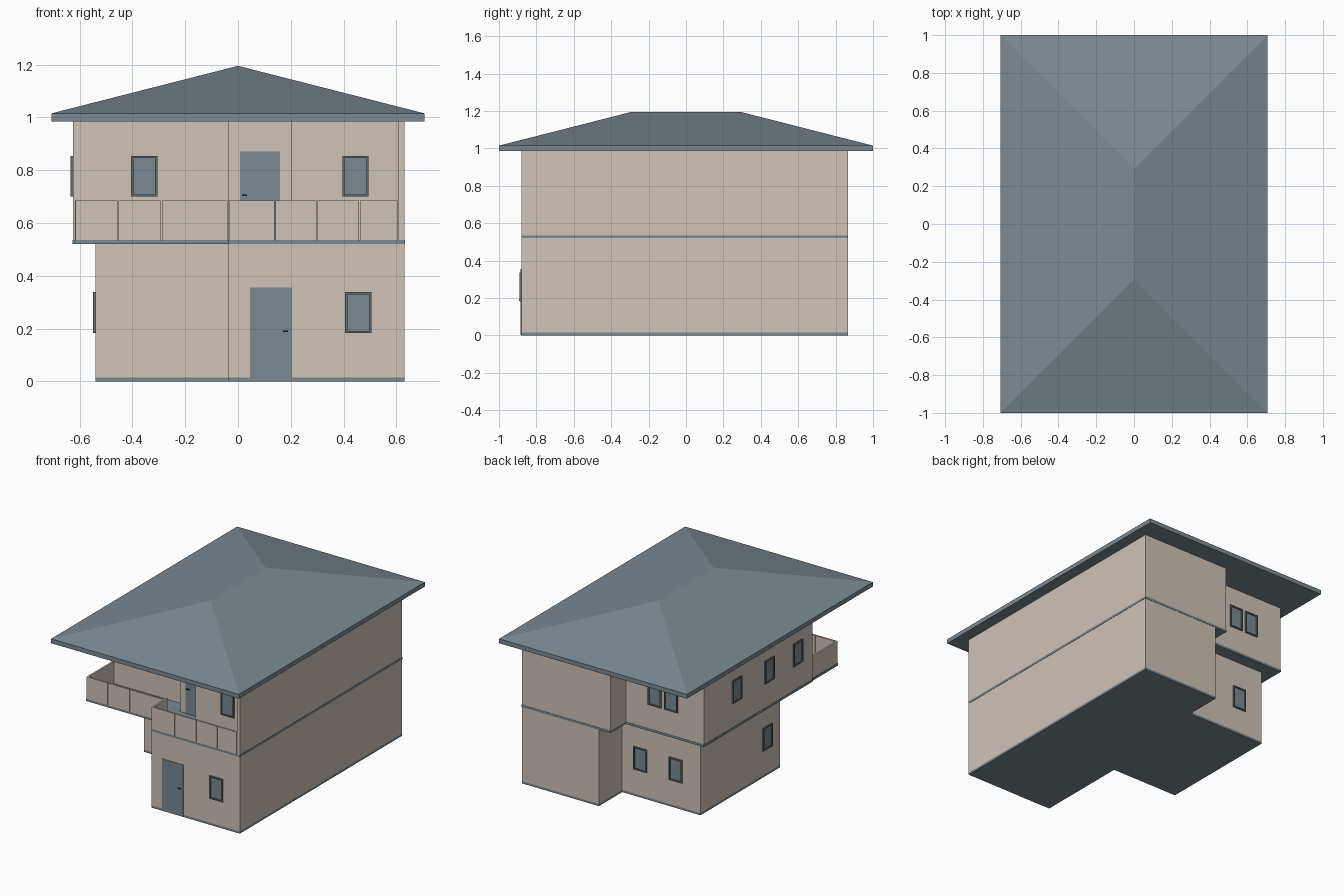
import bpy, bmesh

if "Cube" in bpy.data.objects:
    bpy.data.objects.remove(bpy.data.objects["Cube"], do_unlink=True)


def material(name, colour):
    m = bpy.data.materials.new(name)
    m.use_nodes = True
    m.diffuse_color = (*colour, 1)
    bsdf = m.node_tree.nodes["Principled BSDF"]
    bsdf.inputs["Base Color"].default_value = (*colour, 1)
    bsdf.inputs["Roughness"].default_value = 0.8
    return m


PLASTER = material("beige plaster", (0.62, 0.55, 0.49))
SLATE = material("slate blue grey", (0.20, 0.25, 0.28))
FRAME = material("window frame grey", (0.13, 0.145, 0.15))
DARK = material("handle charcoal", (0.03, 0.03, 0.035))


def finish(bm, name, mat):
    bmesh.ops.recalc_face_normals(bm, faces=bm.faces)
    mesh = bpy.data.meshes.new(name)
    bm.to_mesh(mesh)
    bm.free()
    mesh.materials.append(mat)
    obj = bpy.data.objects.new(name, mesh)
    bpy.context.collection.objects.link(obj)
    return obj


def add_prism(bm, outline, z0, z1):
    base = bm.faces.new([bm.verts.new((x, y, z0)) for x, y in outline])
    top = bmesh.ops.extrude_face_region(bm, geom=[base], use_keep_orig=True)
    for v in top["geom"]:
        if isinstance(v, bmesh.types.BMVert):
            v.co.z = z1


def prism(name, outline, z0, z1, mat):
    bm = bmesh.new()
    add_prism(bm, outline, z0, z1)
    return finish(bm, name, mat)


def rect(x0, x1, y0, y1):
    return [(x0, y0), (x1, y0), (x1, y1), (x0, y1)]


def wall_rect(side, wall, u0, u1, out, back=0.004):
    """Plan rectangle of a plate lying on a wall that faces the given side."""
    if side == "left":
        return rect(wall - out, wall + back, u0, u1)
    if side == "back":
        return rect(u0, u1, wall - back, wall + out)
    return rect(u0, u1, wall - out, wall + back)


def window(name, side, wall, u, z, w=0.1, h=0.155, t=0.009):
    u0, u1, z0, z1 = u - w / 2, u + w / 2, z - h / 2, z + h / 2
    bm = bmesh.new()
    for a, b, c, d in ((u0, u0 + t, z0, z1), (u1 - t, u1, z0, z1),
                       (u0 + t, u1 - t, z0, z0 + t), (u0 + t, u1 - t, z1 - t, z1)):
        add_prism(bm, wall_rect(side, wall, a, b, 0.009), c, d)
    finish(bm, name + "_frame", FRAME)
    prism(name + "_pane", wall_rect(side, wall, u0 + t, u1 - t, 0.002), z0 + t, z1 - t, SLATE)


def door(name, wall, u0, u1, z0, z1, handle_x, handle_z):
    prism(name, wall_rect("front", wall, u0, u1, 0.004), z0, z1, SLATE)
    prism(name + "_handle", wall_rect("front", wall, handle_x - 0.01, handle_x + 0.01, 0.012),
          handle_z - 0.003, handle_z + 0.003, DARK)


# Main heights
BASE, SLAB, FLOOR, EAVE, RAIL = 0.015, 0.52, 0.535, 0.985, 0.685
RIGHT, BACK, MID = 0.63, 0.865, -0.037
FRONT_R, FRONT_L = -0.88, -0.75

# Ground floor with its plinth
ground = [(MID, FRONT_R), (RIGHT, FRONT_R), (RIGHT, BACK), (0.05, BACK),
          (0.05, 0.615), (-0.54, 0.615), (-0.54, -0.24), (MID, -0.24)]
prism("plinth", ground, 0, BASE, SLATE)
prism("ground_floor_walls", ground, BASE, SLAB, PLASTER)

# Floor slab carrying the upper storey and both balconies
slab = [(-0.62, FRONT_L), (MID, FRONT_L), (MID, FRONT_R), (RIGHT + 0.002, FRONT_R),
        (RIGHT + 0.002, BACK + 0.002), (MID, BACK + 0.002), (MID, 0.702), (-0.627, 0.702),
        (-0.627, -0.47), (-0.62, -0.47)]
prism("floor_slab", slab, SLAB, FLOOR, SLATE)

# Upper storey
upper = [(-0.625, -0.47), (MID, -0.47), (MID, -0.57), (0.2, -0.57), (0.2, -0.745),
         (RIGHT, -0.745), (RIGHT, BACK), (MID, BACK), (MID, 0.70), (-0.625, 0.70)]
prism("upper_floor_walls", upper, FLOOR, EAVE, PLASTER)
prism("balcony_side_wall", rect(0.607, RIGHT, FRONT_R, -0.745), FLOOR, EAVE, PLASTER)

# Balcony parapets made of separate panels
T, GAP = 0.012, 0.002
runs = {
    "left_balcony": (FRONT_L, (-0.617, -0.455, -0.29, MID)),
    "right_balcony": (FRONT_R, (MID, 0.14, 0.30, 0.46, 0.607)),
}
for name, (y, stops) in runs.items():
    bm = bmesh.new()
    for a, b in zip(stops, stops[1:]):
        add_prism(bm, rect(a + GAP, b - GAP, y, y + T), FLOOR, RAIL)
    finish(bm, name + "_front_panels", PLASTER)
prism("left_balcony_side_panel", rect(-0.617, -0.605, FRONT_L + T, -0.47), FLOOR, RAIL, PLASTER)
prism("right_balcony_side_panel", rect(MID, MID + T, FRONT_R + T, -0.72), FLOOR, RAIL, PLASTER)

# Doors
door("front_door", FRONT_R, 0.045, 0.205, 0.002, 0.355, 0.18, 0.19)
door("balcony_door", -0.57, 0.008, 0.16, FLOOR, 0.87, 0.025, 0.705)

# Windows: name, side, wall position, centre along wall, centre height
LOW, HIGH = 0.26, 0.777
for name, side, wall, u, z in (
    ("front_lower_window", "front", FRONT_R, 0.455, LOW),
    ("front_upper_right_window", "front", -0.745, 0.445, HIGH),
    ("front_upper_left_window", "front", -0.47, -0.355, HIGH),
    ("back_lower_inner_window", "back", 0.615, -0.088, LOW),
    ("back_lower_outer_window", "back", 0.615, -0.355, LOW),
    ("back_upper_inner_window", "back", 0.70, -0.257, HIGH),
    ("back_upper_outer_window", "back", 0.70, -0.38, HIGH),
    ("side_lower_window", "left", -0.54, -0.10, LOW),
    ("side_upper_back_window", "left", -0.625, 0.347, HIGH),
    ("side_upper_middle_window", "left", -0.625, 0.0, HIGH),
    ("side_upper_front_window", "left", -0.625, -0.306, HIGH),
):
    window(name, side, wall, u, z)

# Hipped roof with a flat eave board
W, L, RIDGE, EDGE, TOP = 0.707, 1.0, 0.293, 1.015, 1.195
bm = bmesh.new()
low = [bm.verts.new((x, y, EAVE)) for x, y in rect(-W, W, -L, L)]
rim = [bm.verts.new((x, y, EDGE)) for x, y in rect(-W, W, -L, L)]
front, back = [bm.verts.new((0, y, TOP)) for y in (-RIDGE, RIDGE)]
bm.faces.new(low)
for i in range(4):
    j = (i + 1) % 4
    bm.faces.new((low[i], low[j], rim[j], rim[i]))
bm.faces.new((rim[0], rim[1], front))
bm.faces.new((rim[2], rim[3], back))
bm.faces.new((rim[1], rim[2], back, front))
bm.faces.new((rim[3], rim[0], front, back))
finish(bm, "hipped_roof", SLATE)
